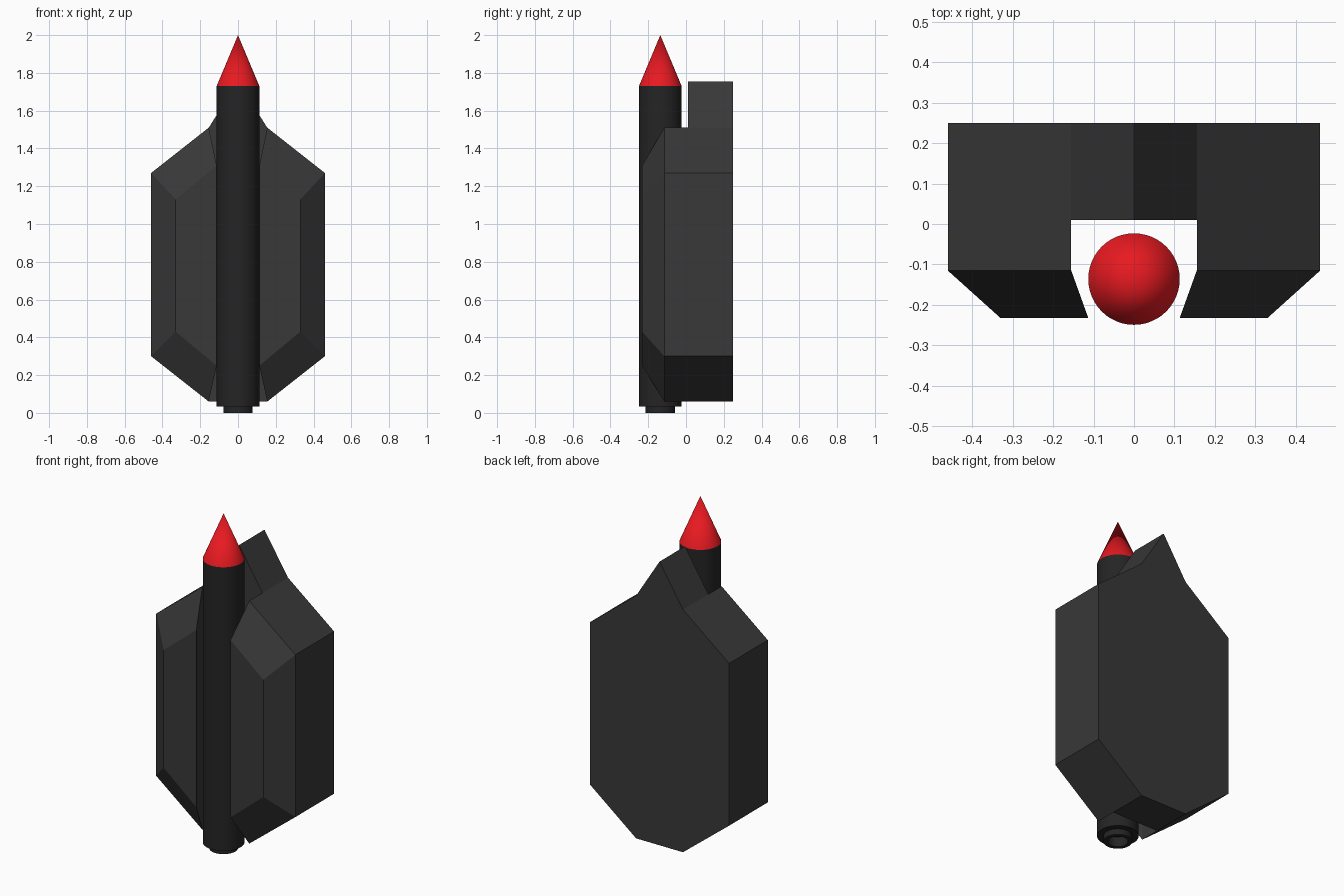
import bpy, bmesh, math

if "Cube" in bpy.data.objects:
    bpy.data.objects.remove(bpy.data.objects["Cube"])


def finish(name, bm, color, smooth=False):
    bmesh.ops.remove_doubles(bm, verts=bm.verts, dist=1e-5)
    if not smooth:
        bmesh.ops.dissolve_limit(bm, angle_limit=0.01, verts=bm.verts, edges=bm.edges)
    bmesh.ops.recalc_face_normals(bm, faces=bm.faces)
    mesh = bpy.data.meshes.new(name)
    bm.to_mesh(mesh)
    bm.free()
    obj = bpy.data.objects.new(name, mesh)
    bpy.context.collection.objects.link(obj)
    mat = bpy.data.materials.new(name + "_material")
    mat.diffuse_color = (*color, 1)
    mat.use_nodes = True
    mat.node_tree.nodes["Principled BSDF"].inputs["Base Color"].default_value = mat.diffuse_color
    mesh.materials.append(mat)
    if smooth:
        bpy.ops.object.select_all(action='DESELECT')
        obj.select_set(True)
        bpy.context.view_layer.objects.active = obj
        bpy.ops.object.shade_smooth_by_angle(angle=math.radians(30))
    return obj


def face(bm, pts):
    return bm.faces.new([bm.verts.new(p) for p in pts])


def strip(bm, a, b, closed=True):
    """Join two outlines with quads."""
    n = len(a)
    for i in range(n if closed else n - 1):
        j = (i + 1) % n
        face(bm, [a[i], a[j], b[j], b[i]])


def lathe(name, profile, color, y, segments=48):
    bm = bmesh.new()
    vs = [bm.verts.new((r, y, z)) for r, z in profile]
    es = [bm.edges.new(p) for p in zip(vs, vs[1:])]
    bmesh.ops.spin(bm, geom=vs + es, cent=(0, y, 0), axis=(0, 0, 1),
                   angle=2 * math.pi, steps=segments)
    return finish(name, bm, color, smooth=True)


# Faceted pack: back slab with peak, and a chamfered pod on either side
slab = [(0, 1.755), (.155, 1.51), (.46, 1.27), (.46, .30), (.155, .06), (0, .06)]
pod = slab[1:5]
pod_front = [(.113, 1.31), (.33, 1.13), (.33, .43), (.113, .25)]
bm = bmesh.new()
for side in (1, -1):
    def at(outline, y):
        return [(side * x, y, z) for x, z in outline]
    face(bm, at(slab, .25))
    strip(bm, at(slab, .25), at(slab, .01), closed=False)
    face(bm, at([slab[0], slab[1], slab[4], slab[5]], .01))
    strip(bm, at(pod, .01), at(pod, -.115))
    strip(bm, at(pod, -.115), at(pod_front, -.232))
    face(bm, at(pod_front, -.232))
finish("pack_body", bm, (.04, .04, .04))

# Central rocket tube with its hollow nozzle, and the red nose cone
lathe("rocket_tube", [(.113, 1.73), (.113, .035), (.078, .035), (.078, 0),
                      (.055, 0), (.055, .06), (0, .06)], (.018, .018, .018), -.136)
lathe("nose_cone", [(0, 2.0), (.113, 1.73), (0, 1.73)], (.8, .01, .015), -.136)
